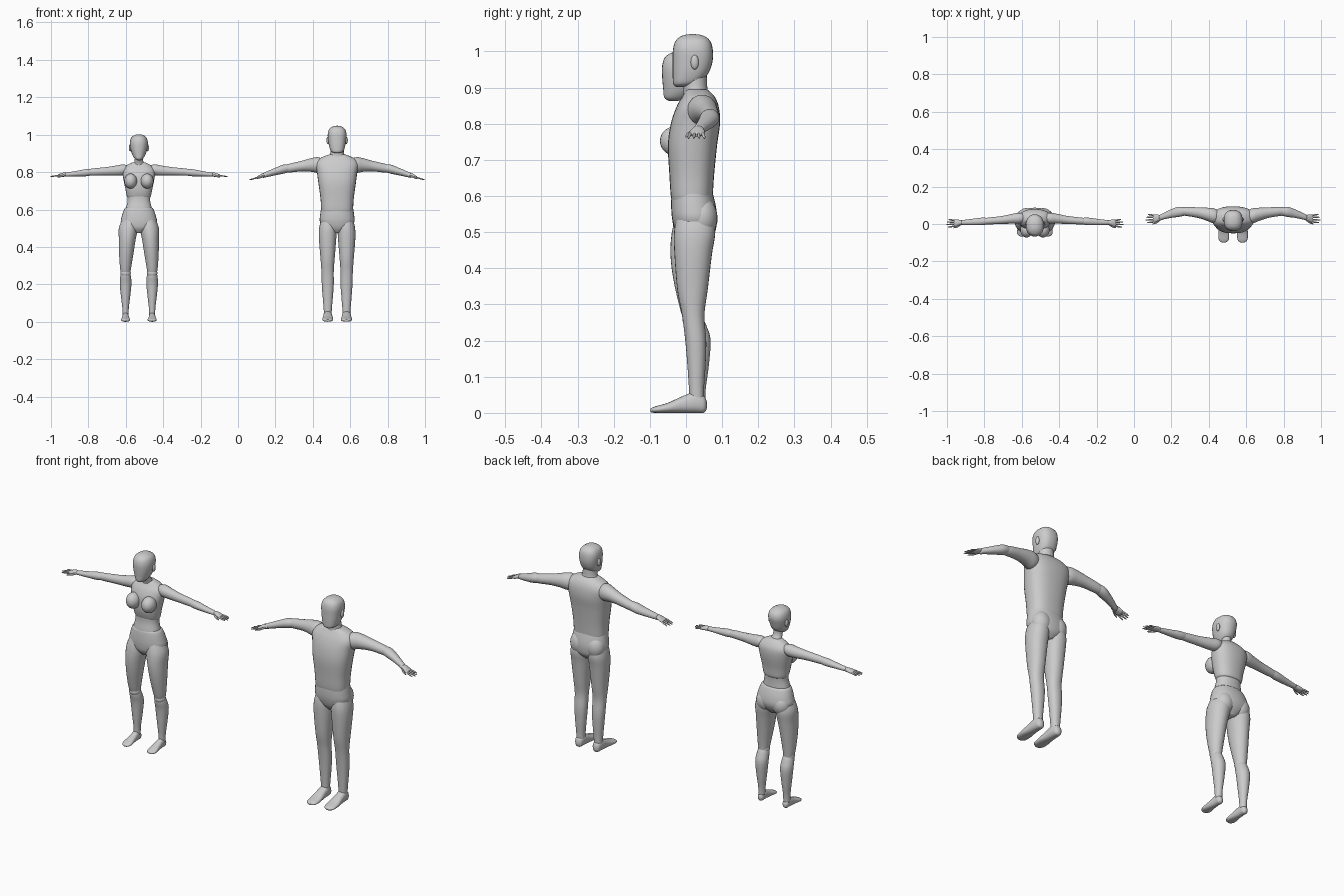
import bpy, bmesh, math
from mathutils import Vector

# remove the default object
if "Cube" in bpy.data.objects:
    bpy.data.objects.remove(bpy.data.objects["Cube"], do_unlink=True)

# single plain grey material
grey = bpy.data.materials.new("plain_grey")
grey.use_nodes = True
grey.diffuse_color = (0.6, 0.6, 0.6, 1)
grey.node_tree.nodes["Principled BSDF"].inputs["Base Color"].default_value = grey.diffuse_color

SIDES = {"left": 1, "right": -1}
UNIT = 0.01          # sections below are written in hundredths


def finish(bm, name, location):
    """Turn a bmesh into a smooth shaded object."""
    bmesh.ops.recalc_face_normals(bm, faces=bm.faces)
    mesh = bpy.data.meshes.new(name)
    bm.to_mesh(mesh)
    bm.free()
    mesh.materials.append(grey)
    for polygon in mesh.polygons:
        polygon.use_smooth = True
    part = bpy.data.objects.new(name, mesh)
    part.location = location
    bpy.context.collection.objects.link(part)
    return part


def spline(a, b, c, d, t):
    """Catmull-Rom blend between the sections b and c."""
    return [0.5 * (2 * q + (r - p) * t + (2 * p - 5 * q + 4 * r - s) * t * t
                   + (3 * q - p - 3 * r + s) * t ** 3) for p, q, r, s in zip(a, b, c, d)]


def smooth_sections(rows, steps=5):
    padded = [rows[0]] + list(rows) + [rows[-1]]
    result = []
    for i in range(len(rows) - 1):
        result += [spline(*padded[i:i + 4], k / steps) for k in range(steps)]
    return result + [list(rows[-1])]


def loft(name, origin, axis, rows, side=1, power=2.0, count=28):
    """Loft ellipses; a row is (position on axis, two centre values, two radii)."""
    bm = bmesh.new()
    rings = []

    def place(along, u, v):
        point = {"z": (u, v, along), "y": (u, along, v), "x": (along, u, v)}[axis]
        return bm.verts.new((point[0] * side * UNIT, point[1] * UNIT, point[2] * UNIT))

    sections = smooth_sections(rows)
    for along, cu, cv, ru, rv in sections:
        ring = []
        for k in range(count):
            angle = math.tau * k / count
            c, s = math.cos(angle), math.sin(angle)
            u = math.copysign(abs(c) ** (2 / power), c) * max(ru, 0.05)
            v = math.copysign(abs(s) ** (2 / power), s) * max(rv, 0.05)
            ring.append(place(along, cu + u, cv + v))
        rings.append(ring)
    for low, high in zip(rings, rings[1:]):
        for k in range(count):
            n = (k + 1) % count
            bm.faces.new((low[k], low[n], high[n], high[k]))
    for ring, row in ((rings[0], sections[0]), (rings[-1], sections[-1])):
        tip = place(*row[:3])
        for k in range(count):
            bm.faces.new((ring[k], ring[(k + 1) % count], tip))
    return finish(bm, name, origin)


def ball(name, origin, centre, radii, side=1):
    bm = bmesh.new()
    bmesh.ops.create_uvsphere(bm, u_segments=24, v_segments=14, radius=1)
    middle = Vector((centre[0] * side, centre[1], centre[2]))
    for vert in bm.verts:
        vert.co = (Vector(p * r for p, r in zip(vert.co, radii)) + middle) * UNIT
    return finish(bm, name, origin)


def hand(prefix, origin, side, wrist, drop, width):
    """Palm, four fingers and a thumb reaching outwards from the wrist."""
    x, y, z = wrist
    loft(prefix + "palm", origin, "x", [
        (x - 1, y, z, width * .5, 1), (x + 1, y, z, width * .75, 1.1),
        (x + 3, y - .3, z - drop * .4, width, .9),
        (x + 4, y - .4, z - drop * .55, width * .85, .6)], side)
    for i, reach in enumerate((7.2, 8, 7.7, 6.8)):
        fy = y - .4 + width * (i - 1.5) * .5
        spread = (i - 1.5) * .25
        loft(prefix + "finger", origin, "x", [
            (x + 3, fy, z - drop * .4, .4, .45),
            (x + 5.5, fy + spread, z - drop * .75, .4, .4),
            (x + reach, fy + spread * 1.5, z - drop, .2, .2)], side, count=10)
    loft(prefix + "thumb", origin, "x", [
        (x, y - width * .4, z - .2, .5, .5),
        (x + 2, y - width * 1.1, z - .6 - drop * .2, .5, .5),
        (x + 4.2, y - width * 1.5, z - .9 - drop * .4, .25, .25)], side, count=10)


# ---------------------------------------------------------------- woman
home = Vector((-0.53, 0, 0))
loft("woman_head", home, "z", [
    (86.3, 0, -3.5, .8, 1.2), (87.2, 0, -2.8, 2.2, 3.2), (89.5, 0, -1.5, 3.6, 4.8),
    (93, 0, -1, 4.6, 5.6), (96, 0, -.7, 4.8, 5.9), (98.5, 0, -.7, 4, 5),
    (99.9, 0, -.7, 2, 2.6), (100.2, 0, -.7, .3, .3)], power=2.2)
loft("woman_neck", home, "z", [
    (82.5, 0, 2.6, 4.2, 3), (84.5, 0, 1.9, 2.8, 2.4), (87, 0, .6, 2.2, 2.2),
    (90, 0, .2, 2.3, 2.4)])
loft("woman_chest", home, "z", [
    (66, 0, 2.2, 5.6, 3.8), (67, 0, 2.1, 6.4, 4.5), (71, 0, 1.8, 7.2, 5.2),
    (77, 0, 2.2, 8.4, 5.7), (81, 0, 2.8, 8.6, 5), (83.5, 0, 3, 6.6, 3.6),
    (85.2, 0, 2.6, 3.4, 2.4)], power=2.3)
loft("woman_abdomen", home, "z", [
    (56, 0, 1.7, 7, 4.8), (60, 0, 1.5, 7, 4.7), (65, 0, 1.8, 6, 4.2),
    (70, 0, 2, 6.4, 4.5)], power=2.2)
loft("woman_pelvis", home, "z", [
    (47.5, 0, 2, 2, 3.5), (50, 0, 2.2, 7, 5.4), (53, 0, 2.5, 9.6, 6.2),
    (56.5, 0, 2.3, 9.1, 6), (60, 0, 1.9, 7.9, 5.2), (61, 0, 1.8, 7, 4.6)], power=2.2)
for label, side in SIDES.items():
    tag = "woman_" + label + "_"
    ball(tag + "ear", home, (4.7, .3, 93), (.7, 1.1, 1.9), side)
    ball(tag + "breast", home, (4.4, -3.2, 75.2), (3.4, 4, 4), side)
    ball(tag + "buttock", home, (4.5, 4.3, 52.5), (4.6, 4.2, 5.2), side)
    loft(tag + "thigh", home, "z", [
        (25.5, 7.1, 2, 2.4, 2.6), (29, 7.1, 1.6, 3, 3.3), (37, 6.7, 1.2, 3.9, 4.7),
        (44, 6.2, 1.3, 4.5, 5.6), (50, 5.6, 1.9, 5.1, 5.8), (55, 4.8, 2, 4, 4.6)], side)
    ball(tag + "knee", home, (7.1, 1.8, 26), (2.8, 2.8, 2.6), side)
    loft(tag + "calf", home, "z", [
        (3, 7.1, 3.6, 1.6, 1.7), (7, 7.1, 3.6, 1.7, 1.9), (13, 7.1, 3.7, 2.4, 2.6),
        (20, 7.1, 3.6, 3.1, 3.2), (24, 7.1, 2.6, 2.9, 3.1), (26.5, 7.1, 2, 2.3, 2.5)], side)
    loft(tag + "foot", home, "y", [
        (5.7, 7.1, 1.7, .6, .8), (4.8, 7.1, 1.9, 1.5, 1.9), (2.5, 7.1, 2.4, 1.7, 2.4),
        (-1, 7.1, 1.7, 2, 1.7), (-4.5, 7.1, 1, 2.4, 1), (-6.2, 7.1, .7, 1.6, .6),
        (-6.6, 7.1, .6, .5, .3)], side, 2.3)
    loft(tag + "upper_arm", home, "x", [
        (5.5, 3.2, 81.4, 2.2, 2), (8.5, 3.1, 81.2, 2.9, 2.9), (12, 2.8, 80.8, 2.6, 2.7),
        (18, 2.1, 80.4, 2.1, 2.2), (25, 1.6, 80, 1.8, 1.9), (27, 1.5, 79.8, 1.5, 1.6)], side)
    loft(tag + "forearm", home, "x", [
        (24, 1.6, 80, 1.5, 1.5), (28, 1.4, 79.7, 2, 1.9), (33, 1.1, 79.2, 1.7, 1.5),
        (39.5, .8, 78.6, 1.2, 1)], side)
    hand(tag, home, side, (39.3, .8, 78.6), .9, 1.9)

# ---------------------------------------------------------------- man
home = Vector((0.53, 0, 0))
loft("man_head", home, "z", [
    (90.2, 0, -1.5, 1.2, 1.3), (91, 0, -.2, 3.2, 3.3), (93.5, 0, 1.1, 4.2, 4.8),
    (97, 0, 1.8, 4.8, 5.5), (100.5, 0, 1.9, 5, 5.5), (103, 0, 1.9, 4.2, 4.7),
    (104.4, 0, 1.9, 2.3, 2.8), (104.8, 0, 1.9, .3, .3)], power=2.5)
loft("man_neck", home, "z", [
    (85, 0, 3.2, 6, 4.2), (88, 0, 2.9, 4.8, 3.6), (90, 0, 2.6, 3.7, 3.3),
    (95, 0, 2.4, 3.5, 3.3)])
loft("man_torso", home, "z", [
    (57, 0, 1.8, 8, 5.3), (60, 0, 1.6, 8.5, 5.8), (66, 0, 1.6, 8.9, 6.2),
    (74, 0, 1.8, 10, 6.8), (80, 0, 2.6, 10.8, 6.8), (84.5, 0, 3.2, 11.4, 5.9),
    (87.5, 0, 3.4, 9, 4.5), (89.4, 0, 3, 4.4, 3)], power=2.5)
loft("man_pelvis", home, "z", [
    (47.5, 0, 2.4, 2, 3.5), (50, 0, 2.6, 7, 5.4), (53.5, 0, 2.4, 9.2, 6.2),
    (57, 0, 2.1, 9.1, 6.2), (61.5, 0, 1.6, 8.4, 5.6)], power=2.3)
for label, side in SIDES.items():
    tag = "man_" + label + "_"
    ball(tag + "ear", home, (4.9, 2.4, 97), (.8, 1.1, 2), side)
    ball(tag + "buttock", home, (4.5, 4.4, 54), (4.7, 4.3, 5.8), side)
    loft(tag + "leg", home, "z", [
        (3, 5, 3, 2, 2), (7, 5, 2.9, 2.2, 2.1), (13, 5, 2.9, 2.7, 2.5),
        (20, 5, 2.7, 3.2, 2.9), (27, 5.1, 2, 3.3, 3.1), (34, 5.1, 1.8, 3.8, 4.2),
        (44, 5.1, 2, 4.6, 5.2), (50, 4.9, 2.4, 4.7, 5.7), (55, 4.4, 2.4, 4, 4.8)], side, 2.2)
    loft(tag + "foot", home, "y", [
        (5.8, 5, 2.1, .6, .8), (5, 5, 2.4, 1.8, 2.3), (2.5, 5, 2.9, 2.3, 2.9),
        (-1, 5, 2.3, 2.5, 2.3), (-5, 5, 1.4, 2.9, 1.4), (-8.5, 5, .9, 2.6, .9),
        (-9.8, 5, .7, 1.2, .5)], side, 2.4)
    loft(tag + "upper_arm", home, "x", [
        (7.5, 4, 83.6, 3.3, 3.4), (10.5, 4.4, 83.8, 4, 4.2), (14, 5.2, 83.8, 3.5, 3.6),
        (19, 6.1, 83.2, 2.8, 2.8), (25, 6.7, 82.2, 2.4, 2.4), (28.5, 6.7, 81.6, 2, 2)], side)
    loft(tag + "forearm", home, "x", [
        (25, 6.7, 82.2, 2, 2), (29, 6.5, 81.5, 2.7, 2.4), (33, 5.6, 80.3, 2.3, 2),
        (39.5, 3.4, 78.2, 1.4, 1.3)], side)
    hand(tag, home, side, (38.8, 3.3, 78.3), 2.3, 2.2)
